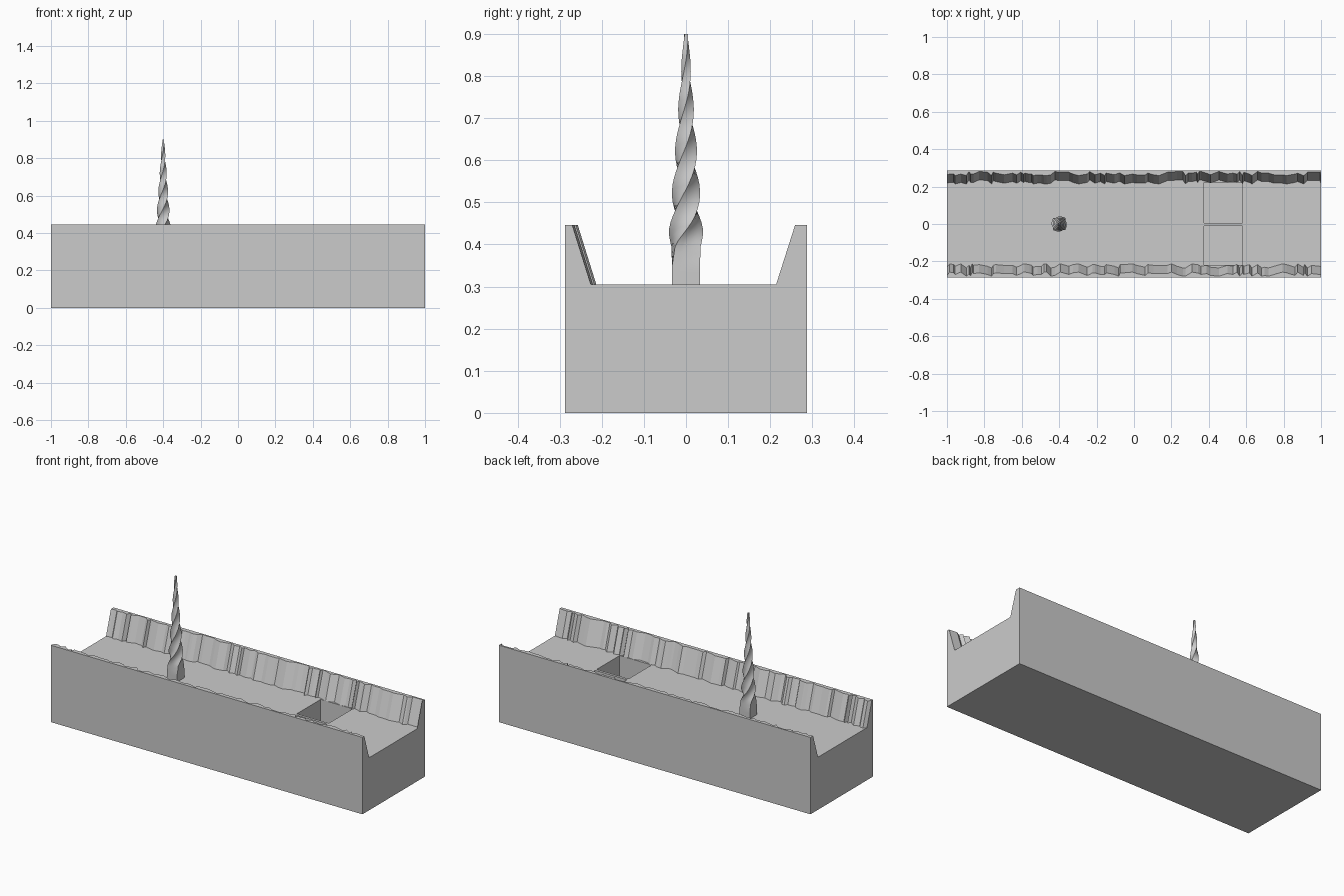
import bpy, bmesh, math, random
from mathutils import Vector

cube = bpy.data.objects.get("Cube")
if cube:
    bpy.data.objects.remove(cube, do_unlink=True)

random.seed(4)
HALF_LEN, HALF_WID = 1.0, 0.287
FLOOR, RIM = 0.305, 0.446

stone = bpy.data.materials.new("plain grey")
stone.use_nodes = True
GREY = (0.6, 0.6, 0.6, 1)
stone.diffuse_color = GREY
stone.node_tree.nodes["Principled BSDF"].inputs["Base Color"].default_value = GREY


def make_object(name, bm):
    bmesh.ops.recalc_face_normals(bm, faces=bm.faces)
    mesh = bpy.data.meshes.new(name)
    bm.to_mesh(mesh)
    bm.free()
    mesh.materials.append(stone)
    obj = bpy.data.objects.new(name, mesh)
    bpy.context.collection.objects.link(obj)
    return obj


def loft(sections):
    """Bridge matching closed sections and cap both ends."""
    bm = bmesh.new()
    rings = [[bm.verts.new(p) for p in s] for s in sections]
    for a, b in zip(rings, rings[1:]):
        for i in range(len(a)):
            j = (i + 1) % len(a)
            bm.faces.new((a[i], a[j], b[j], b[i]))
    bm.faces.new(rings[0])
    bm.faces.new(rings[-1])
    return bm


# Trench block: channel section swept along x, with rugged inner banks
def ragged():
    return random.choice((0.0, 0.004, 0.008, 0.013, 0.018, 0.022))


stations = [-HALF_LEN]
while stations[-1] < HALF_LEN - 0.05:
    stations.append(stations[-1] + random.choice((0.008, 0.014, 0.022, 0.03, 0.045)))
stations.append(HALF_LEN)

sections = []
for x in stations:
    front, back = ragged(), ragged()
    profile = [(-HALF_WID, 0), (HALF_WID, 0), (HALF_WID, RIM),
               (0.259 + back, RIM), (0.214 + back, FLOOR),
               (-0.213 - front, FLOOR), (-0.257 - front, RIM), (-HALF_WID, RIM)]
    sections.append([Vector((x, y, z)) for y, z in profile])
bm = loft(sections)
bmesh.ops.dissolve_limit(bm, angle_limit=0.002, verts=bm.verts, edges=bm.edges)
trench = make_object("trench_block", bm)

# Two pits side by side, divided by a thin wall
for name, y0, y1 in (("front_pit_cutter", -0.22, -0.01), ("back_pit_cutter", 0.005, 0.222)):
    corners = [(0.375, y0), (0.58, y0), (0.58, y1), (0.375, y1)]
    cutter = make_object(name, loft([[Vector((x, y, z)) for x, y in corners]
                                     for z in (0.1, FLOOR + 0.002)]))
    cutter.hide_render = True
    cut = trench.modifiers.new(name, 'BOOLEAN')
    cut.operation = 'DIFFERENCE'
    cut.solver = 'EXACT'
    cut.object = cutter
    bpy.context.view_layer.objects.active = trench
    bpy.ops.object.modifier_apply(modifier=name)
    bpy.data.objects.remove(cutter, do_unlink=True)

# Twisted spire: square section tapering and turning as it rises
SPIRE_X, TIP, STEPS = -0.4, 0.9, 40
rings = []
for i in range(STEPS + 1):
    z = FLOOR + (TIP - FLOOR) * i / STEPS
    t = max(0, (z - 0.35) / (TIP - 0.35))
    half = 0.033 - 0.029 * t
    turn = math.radians(880) * max(0, z - 0.4) + math.radians(20) * min(1, t * 5)
    ring = []
    for k in range(16):
        # walk round the square, four points per side
        side, f = divmod(k, 4)
        a = turn + side * math.pi / 2
        u, v = half, half * (f / 2 - 1)
        ring.append(Vector((SPIRE_X + u * math.cos(a) - v * math.sin(a),
                            u * math.sin(a) + v * math.cos(a), z)))
    rings.append(ring)
spire = make_object("twisted_spire", loft(rings))
bpy.ops.object.select_all(action='DESELECT')
spire.select_set(True)
bpy.context.view_layer.objects.active = spire
bpy.ops.object.shade_smooth_by_angle(angle=math.radians(25))
